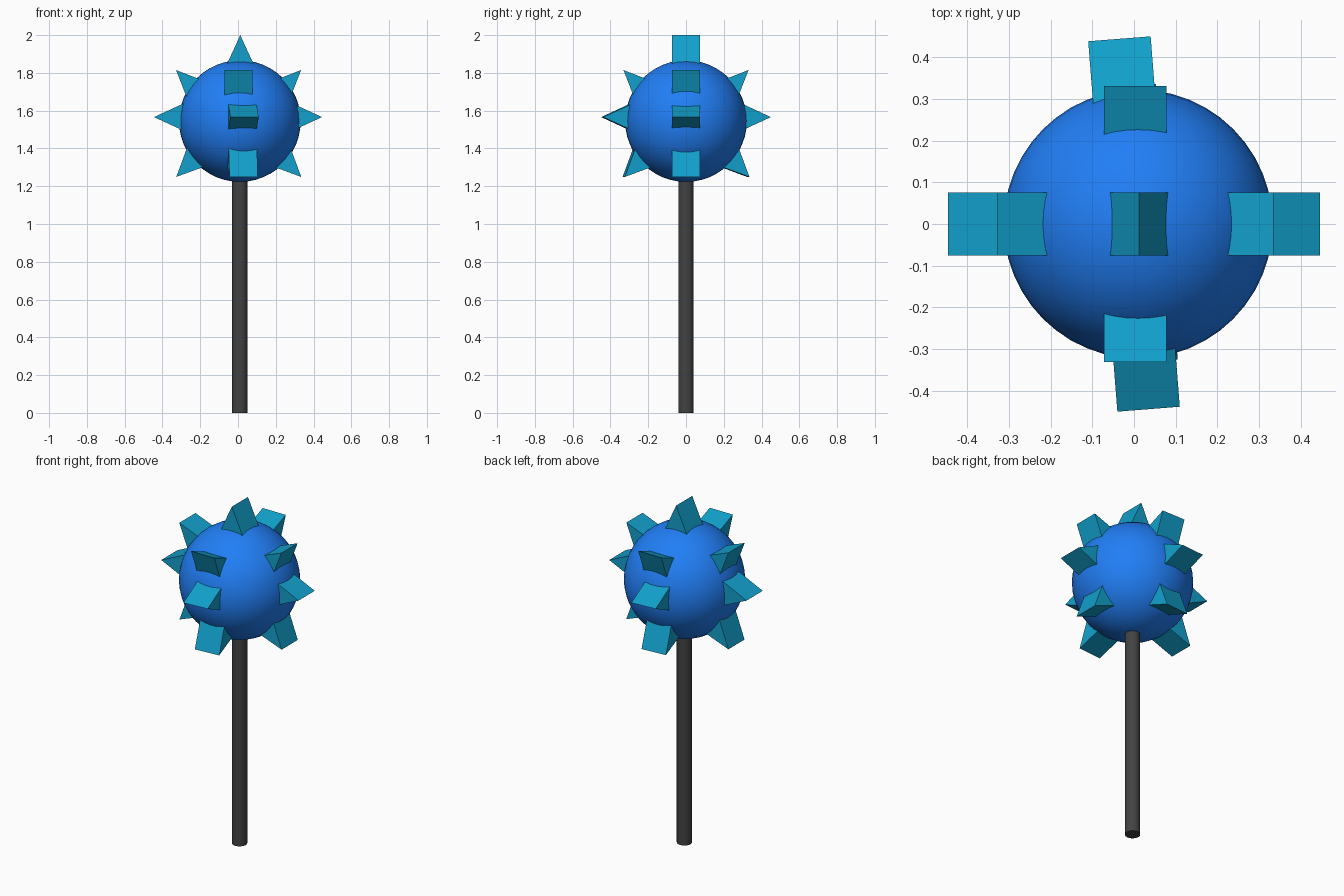
import bpy, bmesh
from math import radians, cos, sin
from mathutils import Matrix

if "Cube" in bpy.data.objects:
    bpy.data.objects.remove(bpy.data.objects["Cube"])


def material(name, color):
    m = bpy.data.materials.new(name)
    m.diffuse_color = (*color, 1)
    m.use_nodes = True
    m.node_tree.nodes["Principled BSDF"].inputs["Base Color"].default_value = m.diffuse_color
    return m


BLUE = material("ball_blue", (0.015, 0.21, 0.92))
TEAL = material("spike_teal", (0.006, 0.35, 0.60))
DARK = material("handle_dark", (0.055, 0.055, 0.055))


def spike(name, r, z, tilt, azimuth, slope, depth=0.19, half=0.075, cx=0.0):
    """Triangular prism: ridge at radius r and height z, pointing along tilt / azimuth."""
    w = slope * depth
    bm = bmesh.new()
    ends = []
    for y in (-half, half):
        ends.append([bm.verts.new(p) for p in ((0, y, 0), (w, y, -depth), (-w, y, -depth))])
    bm.faces.new(ends[0])
    bm.faces.new(ends[1][::-1])
    for i in range(3):
        j = (i + 1) % 3
        bm.faces.new((ends[0][i], ends[0][j], ends[1][j], ends[1][i]))
    bmesh.ops.recalc_face_normals(bm, faces=bm.faces)
    a = radians(azimuth)
    bm.transform(Matrix.Translation((cx + r * cos(a), r * sin(a), z))
                 @ Matrix.Rotation(a, 4, 'Z') @ Matrix.Rotation(radians(tilt), 4, 'Y'))
    me = bpy.data.meshes.new(name)
    bm.to_mesh(me)
    bm.free()
    me.materials.append(TEAL)
    bpy.context.collection.objects.link(bpy.data.objects.new(name, me))


# Ball head
bpy.ops.mesh.primitive_uv_sphere_add(segments=48, ring_count=24, radius=0.322, location=(0.01, 0, 1.545))
ball = bpy.context.object
ball.name = "ball_head"
ball.data.materials.append(BLUE)
bpy.ops.object.shade_smooth()

# Handle
bpy.ops.mesh.primitive_cylinder_add(vertices=32, radius=0.041, depth=1.3, location=(0.01, 0, 0.65))
handle = bpy.context.object
handle.name = "handle"
handle.data.materials.append(DARK)
bpy.ops.object.shade_smooth_by_angle(angle=radians(40))

# Spikes: one on top, then upper, middle and lower rings of four
spike("top_spike", 0, 2.0, 0, 0, 0.46, cx=0.012)
TWIST = 4.5  # front and back spikes of the two lower rings sit slightly turned
for side, az in (("right", 0), ("back", 90), ("left", 180), ("front", 270)):
    turned = az + (TWIST if side in ("front", "back") else 0)
    spike("upper_spike_" + side, 0.331, 1.815, 45, az, 0.44, cx=0.003)
    spike("middle_spike_" + side, 0.445, 1.566, 90, turned, 0.46)
    spike("lower_spike_" + side, 0.331, 1.249, 135, turned, 0.46, cx=0.004)
